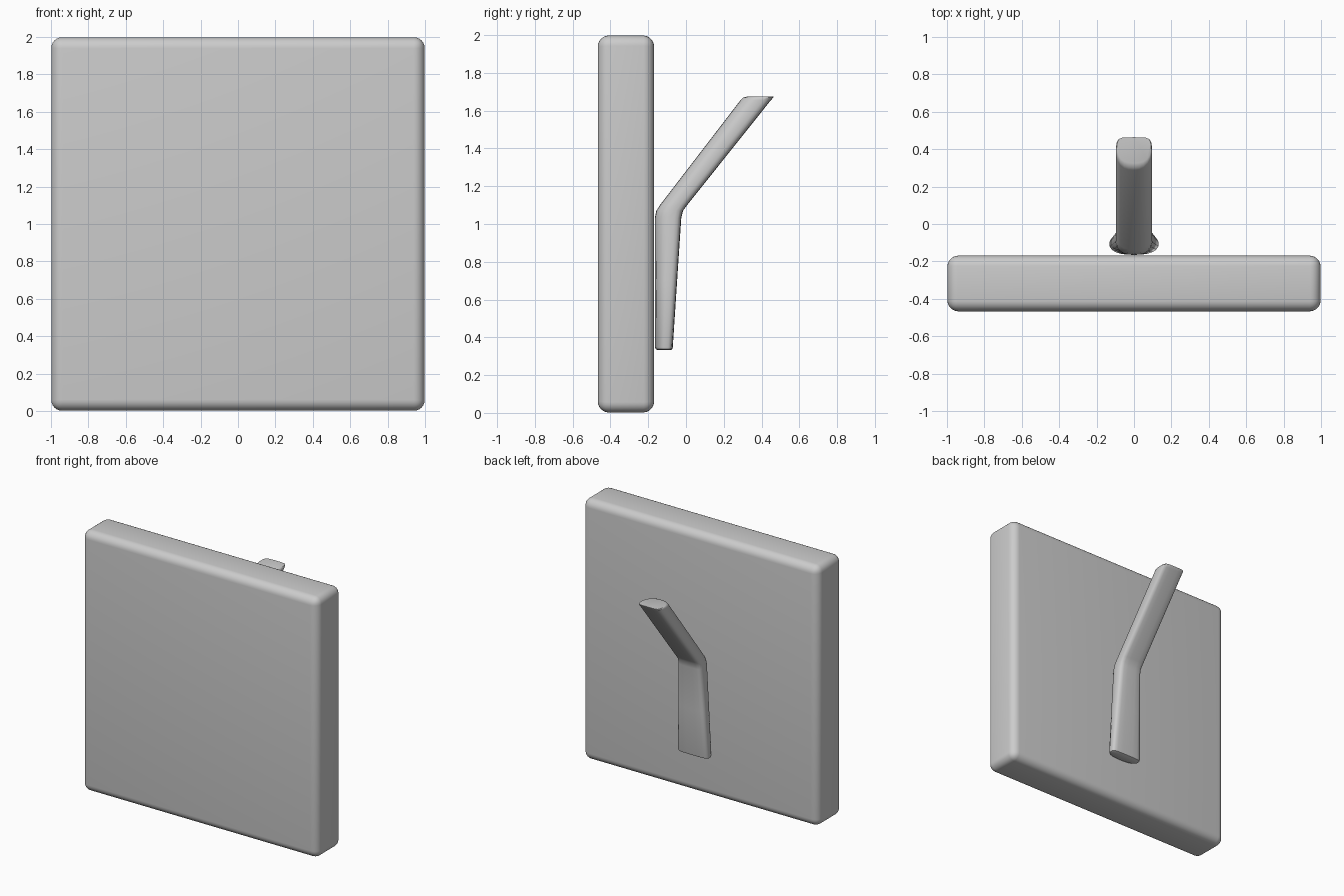
import bpy, bmesh, math

if "Cube" in bpy.data.objects:
    bpy.data.objects.remove(bpy.data.objects["Cube"])


def finish(name, bm, angle=35):
    bmesh.ops.recalc_face_normals(bm, faces=bm.faces)
    me = bpy.data.meshes.new(name)
    bm.to_mesh(me)
    bm.free()
    ob = bpy.data.objects.new(name, me)
    bpy.context.collection.objects.link(ob)
    bpy.ops.object.select_all(action='DESELECT')
    ob.select_set(True)
    bpy.context.view_layer.objects.active = ob
    bpy.ops.object.shade_smooth_by_angle(angle=math.radians(angle))
    return ob


# Square backing plate with softly rounded edges
bm = bmesh.new()
bmesh.ops.create_cube(bm, size=1)
for v in bm.verts:
    v.co = (v.co.x * 2, v.co.y * 0.298 - 0.318, v.co.z * 2 + 1)
bmesh.ops.bevel(bm, geom=bm.edges[:], offset=0.055, segments=6,
                profile=0.5, affect='EDGES')
# thin rim slightly crowned towards the middle of its thickness
for v in bm.verts:
    t = min(1, abs(v.co.y + 0.318) / 0.149) ** 2
    if abs(v.co.x) > 0.94:
        v.co.x -= math.copysign(0.006 * t, v.co.x)
    if abs(v.co.z - 1) > 0.94:
        v.co.z -= math.copysign(0.006 * t, v.co.z - 1)
finish("plate", bm)

# Bent arm: one cross-section lofted through horizontal levels
half = [(0.0, 0.0), (0.3, 0.015), (0.55, 0.06), (0.77, 0.16), (0.92, 0.3),
        (1.0, 0.48), (1.0, 0.74), (0.96, 0.86), (0.87, 0.94), (0.7, 0.98),
        (0.35, 0.995), (0.0, 1.0)]
section = half + [(-x, y) for x, y in half[-2:0:-1]]
levels = [  # z, inner y, outer y, half width
    (0.333, -0.150, -0.080, 0.118), (0.337, -0.160, -0.073, 0.127),
    (0.348, -0.165, -0.070, 0.130), (0.70, -0.165, -0.047, 0.114),
    (1.03, -0.165, -0.025, 0.099), (1.07, -0.157, -0.016, 0.097),
    (1.10, -0.138, 0.006, 0.097), (1.655, 0.288, 0.449, 0.095),
    (1.669, 0.302, 0.462, 0.095), (1.675, 0.325, 0.464, 0.090)]
bm = bmesh.new()
rings = [[bm.verts.new((x * w, y0 + t * (y1 - y0), z)) for x, t in section]
         for z, y0, y1, w in levels]
n = len(section)
for a, b in zip(rings, rings[1:]):
    for i in range(n):
        j = (i + 1) % n
        bm.faces.new((a[i], a[j], b[j], b[i]))
bm.faces.new(rings[0])
bm.faces.new(rings[-1])
finish("support_arm", bm, 40)
